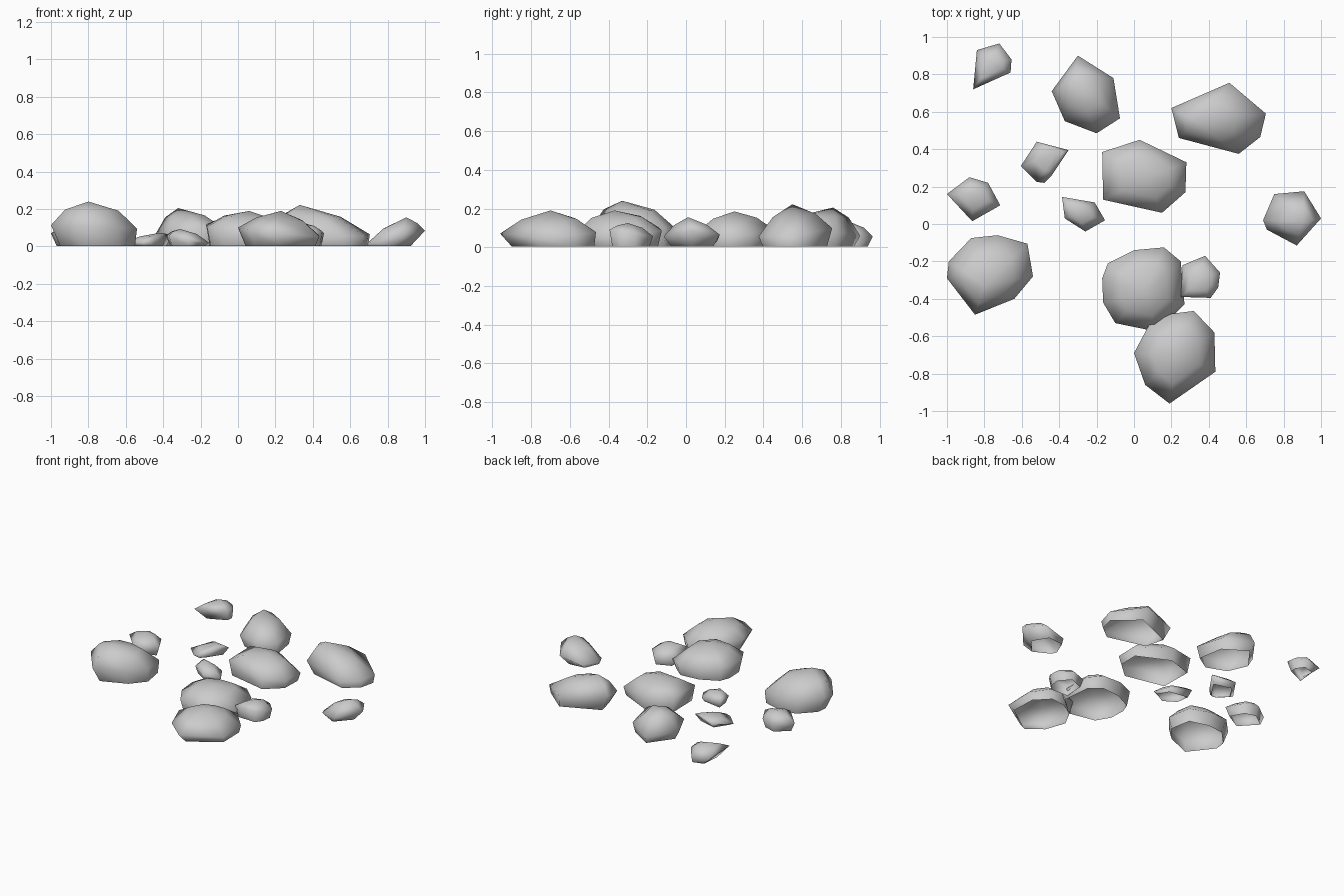
import bpy, bmesh
from mathutils import Vector


def rock(name, outline, peak, rim, tilt=(0, 0), base=0.86, shift=(0, 0), crown=(0.42, 0.64)):
    """Open-bottomed boulder: base ring, widest rim, shoulder ring and a peak."""
    n = len(outline)
    c = sum((Vector(p) for p in outline), Vector((0, 0))) / n
    bm = bmesh.new()
    low, mid, top = [], [], []
    pk = Vector(peak)
    for p in outline:
        p = Vector(p)
        d = p - c
        z = max(0.012, rim + d.x * tilt[0] + d.y * tilt[1])
        b = c + d * base + Vector(shift)
        low.append(bm.verts.new((b.x, b.y, 0.003)))
        mid.append(bm.verts.new((p.x, p.y, z)))
        s = p.lerp(pk.xy, crown[0])
        top.append(bm.verts.new((s.x, s.y, z + (pk.z - z) * crown[1])))
    tip = bm.verts.new(pk)
    for i in range(n):
        j = (i + 1) % n
        bm.faces.new((low[i], low[j], mid[j], mid[i]))
        bm.faces.new((mid[i], mid[j], top[j], top[i]))
        bm.faces.new((top[i], top[j], tip))
    bmesh.ops.recalc_face_normals(bm, faces=bm.faces)
    if sum(f.normal.z for f in tip.link_faces) < 0:
        bmesh.ops.reverse_faces(bm, faces=bm.faces)
    for f in bm.faces:
        f.smooth = True
    me = bpy.data.meshes.new(name)
    bm.to_mesh(me)
    bm.free()
    ob = bpy.data.objects.new(name, me)
    bpy.context.collection.objects.link(ob)


# Large boulders
rock("boulder_back", [(-.44, .71), (-.37, .55), (-.20, .485), (-.075, .565), (-.11, .78), (-.30, .90)],
     (-.32, .76, .205), .08, (.05, -.08), .86, (.01, 0))
rock("boulder_back_right", [(.20, .62), (.24, .46), (.56, .375), (.675, .465), (.705, .59), (.51, .755)],
     (.33, .55, .222), .08, (-.09, .1), .87, (.02, 0), (.42, .6))
rock("boulder_centre", [(-.17, .385), (.03, .45), (.28, .33), (.275, .17), (.15, .06), (-.165, .13)],
     (.07, .25, .185), .09, (-.12, 0), .92)
rock("boulder_left", [(-1, -.29), (-.99, -.20), (-.87, -.075), (-.73, -.06), (-.57, -.105),
                      (-.54, -.28), (-.64, -.40), (-.85, -.485)],
     (-.80, -.33, .24), .105, (-.04, 0), .87, (.02, .01), (.38, .66))
rock("boulder_front_middle", [(-.17, -.29), (-.14, -.21), (0, -.14), (.16, -.125), (.25, -.20),
                              (.27, -.43), (.12, -.575), (-.10, -.53), (-.165, -.42)],
     (.06, -.37, .19), .09, (-.1, .05), .9, (0, 0), (.42, .68))
rock("boulder_front", [(0, -.69), (.08, -.54), (.20, -.48), (.32, -.465), (.43, -.58),
                       (.435, -.79), (.19, -.96), (.06, -.86)],
     (.23, -.70, .19), .08, (-.1, .04), .86, (.01, .02), (.42, .6))

# Medium stone on the right, leaning up to the right
rock("stone_right", [(.69, .02), (.75, .16), (.91, .175), (1.0, .03), (.87, -.115), (.71, -.03)],
     (.90, .01, .155), .045, (.22, 0), .74, (-.03, 0), (.42, .58))

# Small stones
rock("stone_far_corner", [(-.86, .72), (-.66, .81), (-.655, .88), (-.72, .965), (-.84, .93)],
     (-.76, .86, .125), .07, (.1, -.16), .65, (.02, .01))
rock("stone_flat", [(-.605, .31), (-.52, .44), (-.35, .395), (-.44, .26), (-.48, .22), (-.52, .225)],
     (-.42, .37, .073), .032, (.12, .08), .75)
rock("stone_left", [(-1, .16), (-.88, .25), (-.78, .22), (-.715, .10), (-.865, .015)],
     (-.86, .16, .13), .07, (0, 0), .8)
rock("stone_middle", [(-.385, .145), (-.21, .115), (-.155, .02), (-.26, -.04), (-.37, .03)],
     (-.31, .06, .093), .04, (-.17, 0), .8)
rock("stone_front", [(.25, -.39), (.26, -.22), (.38, -.17), (.46, -.26), (.45, -.34), (.41, -.395)],
     (.35, -.30, .125), .075, (0, -.15), .85)
